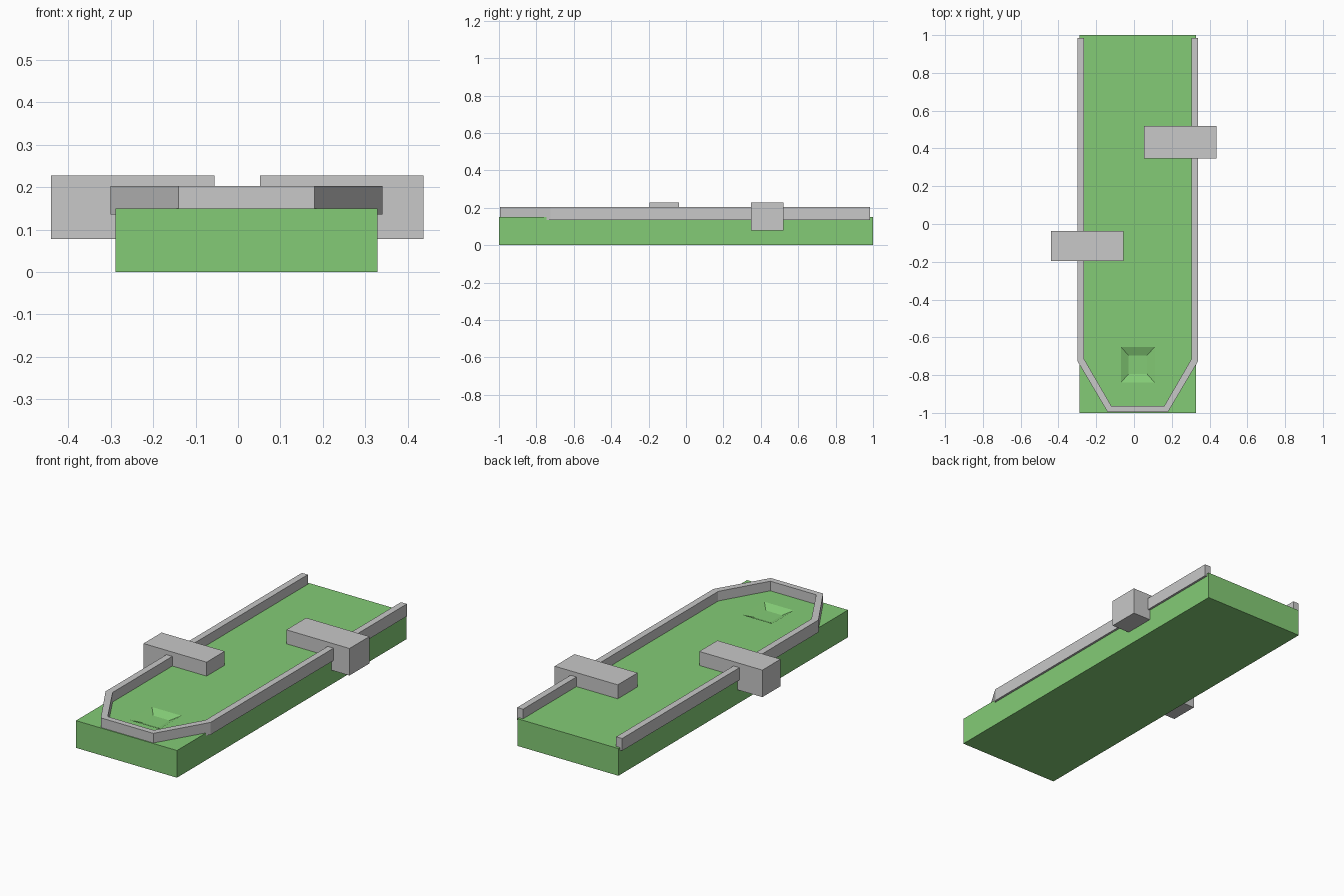
import bpy
import bmesh

cube = bpy.data.objects.get("Cube")
if cube:
    bpy.data.objects.remove(cube, do_unlink=True)


def material(name, rgb):
    mat = bpy.data.materials.new(name)
    mat.use_nodes = True
    mat.diffuse_color = (*rgb, 1)
    mat.node_tree.nodes["Principled BSDF"].inputs["Base Color"].default_value = (*rgb, 1)
    return mat


green = material("turf green", (0.23, 0.6, 0.18))
grey = material("stone grey", (0.58, 0.58, 0.58))


def finish(name, bm, mat):
    bmesh.ops.recalc_face_normals(bm, faces=bm.faces)
    mesh = bpy.data.meshes.new(name)
    bm.to_mesh(mesh)
    bm.free()
    mesh.materials.append(mat)
    obj = bpy.data.objects.new(name, mesh)
    bpy.context.collection.objects.link(obj)
    return obj


def loft(name, rects, mat):
    """Join a stack of rectangles (x0, x1, y0, y1, z) and cap both ends."""
    bm = bmesh.new()
    rings = [[bm.verts.new(p) for p in ((x0, y0, z), (x1, y0, z), (x1, y1, z), (x0, y1, z))]
             for x0, x1, y0, y1, z in rects]
    for low, high in zip(rings, rings[1:]):
        for i in range(4):
            j = (i + 1) % 4
            bm.faces.new((low[i], low[j], high[j], high[i]))
    bm.faces.new(rings[0])
    bm.faces.new(rings[-1])
    return finish(name, bm, mat)


# Turf slab with a shallow sloped cup near the front
slab = (-0.288, 0.328, -1, 1)
loft("turf_base", [(*slab, 0), (*slab, 0.15),
                   (-0.07, 0.11, -0.84, -0.65, 0.15),
                   (-0.03, 0.07, -0.795, -0.695, 0.13)], green)

# Border rail: half outline mirrored about the rail's centre line, then extruded
mid = 0.02
outer = [(0.32, 0.985), (0.32, -0.725), (0.16, -0.995)]
inner = [(0.14, -0.963), (0.284, -0.715), (0.284, 0.985)]


def mirrored(points):
    right = [(mid + x, y) for x, y in points]
    left = [(mid - x, y) for x, y in points]
    return right, left


outer_right, outer_left = mirrored(outer)
inner_right, inner_left = mirrored(inner)
right_side = outer_right + inner_right
left_side = outer_left + inner_left
bm = bmesh.new()
levels = []
for z in (0.135, 0.203):
    levels.append([[bm.verts.new((x, y, z)) for x, y in side]
                   for side in (right_side, left_side)])
(r0, l0), (r1, l1) = levels
# Walls run around the outside, across the left end, and back along the inside
loop_low = r0[:3] + l0[2::-1] + l0[:2:-1] + r0[3:]
loop_high = r1[:3] + l1[2::-1] + l1[:2:-1] + r1[3:]
count = len(loop_low)
for i in range(count):
    j = (i + 1) % count
    bm.faces.new((loop_low[i], loop_low[j], loop_high[j], loop_high[i]))
# Top and bottom strips, one quad per rail segment
for loop in (loop_low, loop_high):
    for i in range(count // 2 - 1):
        bm.faces.new((loop[i], loop[i + 1], loop[count - 2 - i], loop[count - 1 - i]))
finish("border_rail", bm, grey)

# Obstacle blocks straddling the rails
for name, x0, x1, y0, y1 in (("left_obstacle", 0.052, 0.437, 0.347, 0.52),
                             ("right_obstacle", -0.44, -0.055, -0.195, -0.037)):
    loft(name, [(x0, x1, y0, y1, 0.078), (x0, x1, y0, y1, 0.227)], grey)
